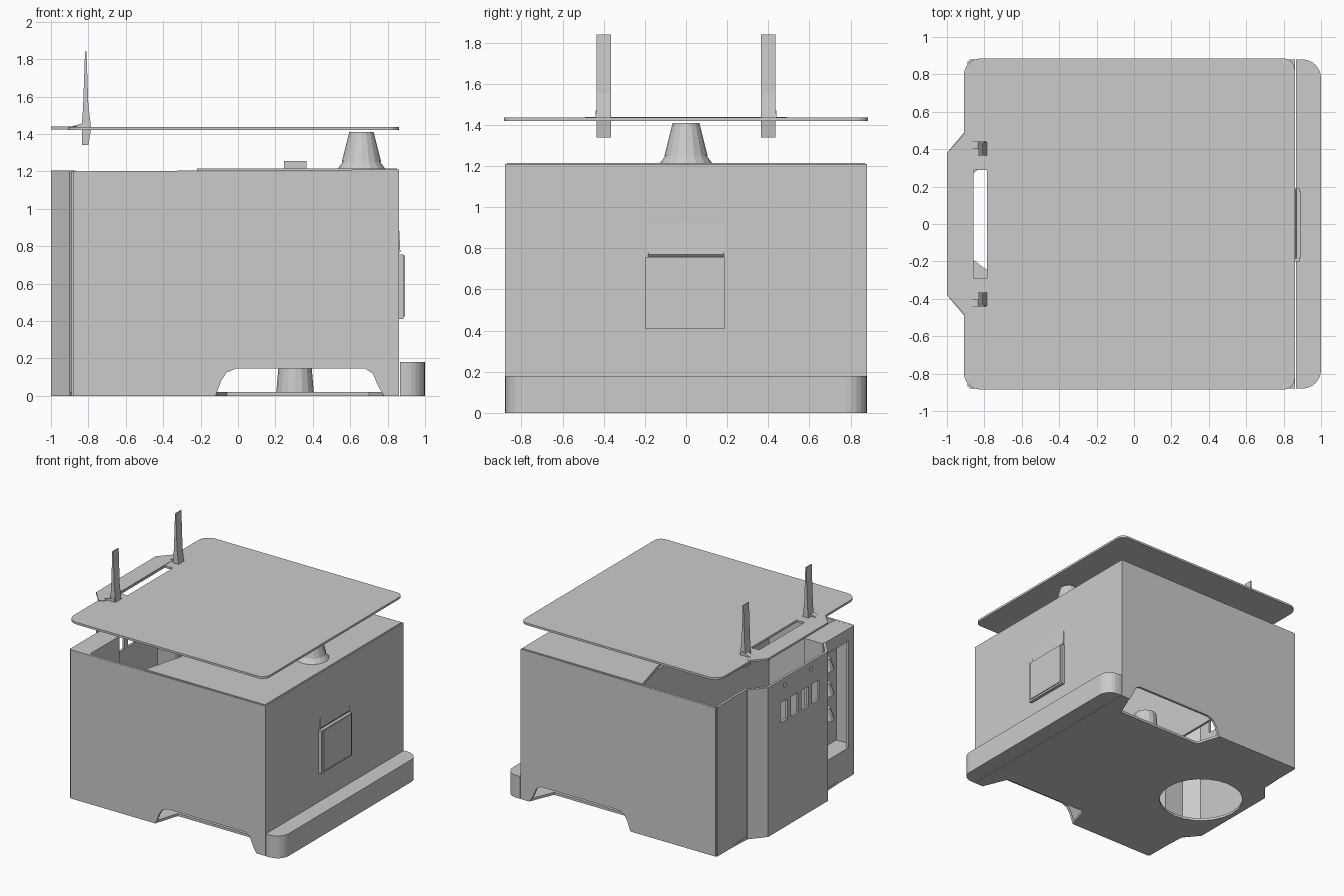
import bpy, bmesh, math
from mathutils import Vector

cube = bpy.data.objects.get("Cube")
if cube:
    bpy.data.objects.remove(cube, do_unlink=True)

GREY = bpy.data.materials.new("plain_grey")
GREY.use_nodes = True
COLOUR = (0.6, 0.6, 0.6, 1)
GREY.diffuse_color = COLOUR
GREY.node_tree.nodes["Principled BSDF"].inputs["Base Color"].default_value = COLOUR


def finish(name, bm):
    bmesh.ops.recalc_face_normals(bm, faces=bm.faces)
    mesh = bpy.data.meshes.new(name)
    bm.to_mesh(mesh)
    bm.free()
    mesh.materials.append(GREY)
    obj = bpy.data.objects.new(name, mesh)
    bpy.context.collection.objects.link(obj)
    return obj


def prism(name, pts, axis, lo, hi):
    """Extrude a 2D outline along axis; outline is xy for z, xz for y, yz for x."""
    place = {"z": lambda p, d: (p[0], p[1], d),
             "y": lambda p, d: (p[0], d, p[1]),
             "x": lambda p, d: (d, p[0], p[1])}[axis]
    bm = bmesh.new()
    a = [bm.verts.new(place(p, lo)) for p in pts]
    b = [bm.verts.new(place(p, hi)) for p in pts]
    bm.faces.new(a)
    bm.faces.new(b)
    for i in range(len(pts)):
        j = (i + 1) % len(pts)
        bm.faces.new((a[i], a[j], b[j], b[i]))
    return finish(name, bm)


def box(name, x0, x1, y0, y1, z0, z1):
    return prism(name, [(x0, y0), (x1, y0), (x1, y1), (x0, y1)], "z", z0, z1)


def rounded(x0, x1, y0, y1, r_left, r_right, steps=6):
    """Rectangle outline with separate radii for its left and right corners."""
    pts = []
    corners = [(x1, y1, r_right, 0), (x0, y1, r_left, 1), (x0, y0, r_left, 2), (x1, y0, r_right, 3)]
    for x, y, r, quarter in corners:
        if r == 0:
            pts.append((x, y))
            continue
        cx = x - r if x == x1 else x + r
        cy = y - r if y == y1 else y + r
        for i in range(steps + 1):
            t = math.pi / 2 * (quarter + i / steps)
            pts.append((cx + r * math.cos(t), cy + r * math.sin(t)))
    return pts


def frustum(name, centre, r0, r1, z0, z1, sides=16):
    bm = bmesh.new()
    bmesh.ops.create_cone(bm, cap_ends=True, segments=sides, radius1=r0, radius2=r1, depth=z1 - z0)
    bmesh.ops.translate(bm, verts=bm.verts, vec=Vector((centre[0], centre[1], (z0 + z1) / 2)))
    return finish(name, bm)


def cut(target, cutter):
    mod = target.modifiers.new("cut", "BOOLEAN")
    mod.operation = "DIFFERENCE"
    mod.solver = "EXACT"
    mod.object = cutter
    bpy.context.view_layer.objects.active = target
    bpy.ops.object.modifier_apply(modifier=mod.name)
    bpy.data.objects.remove(cutter, do_unlink=True)


TOP = 1.21

# Side walls with a low rounded arch
side = [(-0.88, 0), (-0.12, 0), (-0.09, 0.08), (-0.06, 0.125), (-0.01, 0.145), (0.68, 0.145),
        (0.72, 0.12), (0.75, 0.05), (0.78, 0), (0.86, 0), (0.86, TOP), (-0.88, TOP - 0.01)]
for label, y in (("right_side_wall", -0.88), ("left_side_wall", 0.86)):
    prism(label, side, "y", y, y + 0.02)

# End wall, hatch and bumper on +x
box("end_wall", 0.84, 0.86, -0.87, 0.87, 0, TOP)
box("hatch", 0.85, 0.885, -0.2, 0.19, 0.41, 0.755)
box("hatch_cover", 0.88, 0.892, -0.18, 0.175, 0.425, 0.75)
prism("hatch_hood", [(0.859, 0.76), (0.868, 0.77), (0.859, 0.94)], "y", -0.185, 0.185)
prism("bumper", rounded(0.865, 1, -0.88, 0.88, 0, 0.1), "z", 0, 0.18)

# Floor with side notches and a round opening
floor = [(-0.88, -0.87), (-0.12, -0.87), (-0.06, -0.68), (0.7, -0.68), (0.78, -0.87), (0.86, -0.87)]
floor += [(x, -y) for x, y in reversed(floor)]
floor += [(-0.9, 0.49), (-0.99, 0.38), (-0.99, -0.38), (-0.9, -0.49)]
floor_pan = prism("floor_pan", floor, "z", 0, 0.02)
cut(floor_pan, frustum("floor_cutter", (-0.64, 0.04), 0.32, 0.32, -0.1, 0.1, 24))
frustum("floor_post", (0.305, 0.5), 0.1, 0.085, 0.02, 0.2)

# Top deck and inner partition
prism("top_deck", [(-0.22, -0.87), (0.85, -0.87), (0.85, 0.87), (-0.22, 0.87), (-0.12, 0.5), (-0.12, -0.5)],
      "z", TOP - 0.02, TOP + 0.004)
box("inner_partition", -0.14, -0.12, -0.86, 0.86, 0.2, TOP - 0.02)
box("deck_box", 0.245, 0.365, -0.06, 0.06, TOP, 1.255)

# Flared pedestal below the roof
frustum("pedestal_foot", (0.66, 0), 0.13, 0.1, TOP, 1.25)
frustum("pedestal", (0.66, 0), 0.105, 0.065, 1.25, 1.41)

# Bulging end on -x with vent slots
shell = [(-0.88, 0.49), (-0.9, 0.5), (-1, 0.38), (-1, -0.38), (-0.9, -0.5), (-0.88, -0.49),
         (-0.98, -0.37), (-0.98, 0.37)]
bulge = prism("bulged_end", shell, "z", 0, 1.205)
for i in range(4):
    y = 0.18 - 0.135 * i
    cut(bulge, box("slot_cutter", -1.1, -0.95, y - 0.045, y + 0.045, 0.86, 1.02))
for y in (0.17, -0.17):
    cut(bulge, box("hole_cutter", -1.1, -0.95, y - 0.015, y + 0.015, 1.13, 1.16))
box("corner_panel", -0.89, -0.87, 0.48, 0.87, 0, 1.205)

# Open rack beside the bulge
box("rack_lower_panel", -0.89, -0.87, -0.87, -0.48, 0, 0.24)
box("rack_header", -0.89, -0.72, -0.87, -0.48, 1.1, 1.2)
box("rack_outer_stile", -0.89, -0.87, -0.87, -0.8, 0.24, 1.1)
box("rack_inner_side", -0.89, -0.72, -0.5, -0.48, 0, 1.1)
box("rack_back", -0.74, -0.72, -0.87, -0.48, 0, 1.1)
box("rack_shelf", -0.88, -0.73, -0.87, -0.48, 0.22, 0.24)
for i in range(3):
    z = 0.5 + 0.2 * i
    frustum("rack_knob", (-0.78, -0.66), 0.07, 0.04, z, z + 0.09, 10)

# Roof plate with slot and end flap
roof = prism("roof", rounded(-0.91, 0.86, -0.885, 0.885, 0.09, 0.06), "z", 1.42, 1.437)
flap = [(-0.86, 0.46), (-0.9, 0.49), (-1, 0.38), (-1, -0.38), (-0.9, -0.49), (-0.86, -0.46)]
prism("roof_flap", flap, "z", 1.424, 1.44)
cut(roof, box("slot_cutter", -0.857, -0.785, -0.29, 0.29, 1.3, 1.6))

# Two upright blades through the roof
blade = [(-0.835, 1.34), (-0.8, 1.34), (-0.785, 1.43), (-0.8, 1.55), (-0.81, 1.84), (-0.818, 1.84),
         (-0.828, 1.55), (-0.835, 1.45)]
web = [(-0.9, 1.436), (-0.79, 1.436), (-0.8, 1.47), (-0.825, 1.46)]
for s in (-1, 1):
    prism("upright_blade", blade, "y", s * 0.4 - 0.035, s * 0.4 + 0.035)
    prism("blade_gusset", web, "y", s * 0.42 - 0.02, s * 0.42 + 0.02)
